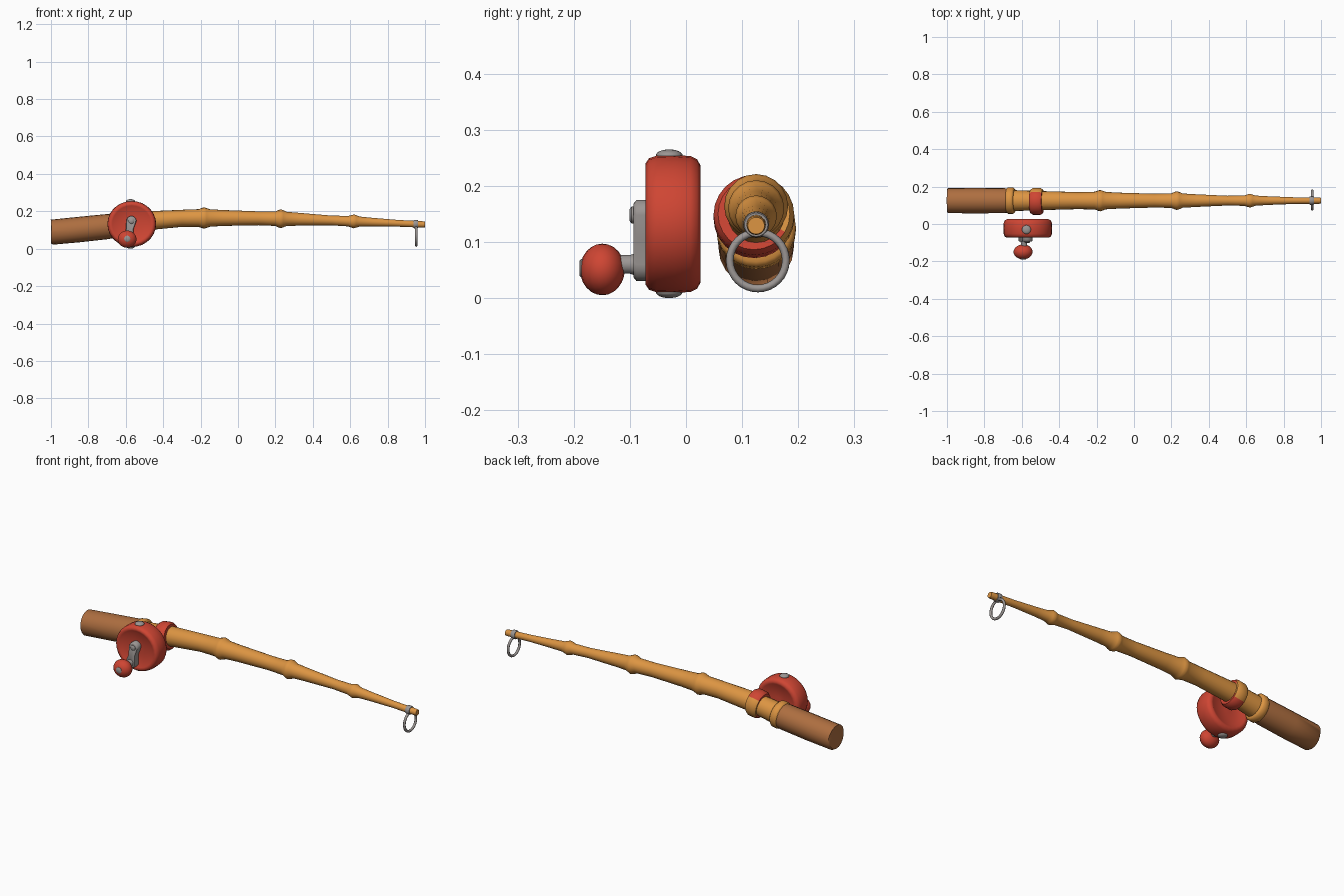
import bpy, bmesh, math
from mathutils import Vector, Matrix

if "Cube" in bpy.data.objects:
    bpy.data.objects.remove(bpy.data.objects["Cube"], do_unlink=True)


def material(name, rgb):
    m = bpy.data.materials.new(name)
    m.use_nodes = True
    m.diffuse_color = (*rgb, 1)
    m.node_tree.nodes["Principled BSDF"].inputs["Base Color"].default_value = (*rgb, 1)
    return m


BROWN = material("brown grip", (0.42, 0.156, 0.051))
CANE = material("golden cane", (0.72, 0.30, 0.055))
RED = material("red paint", (0.62, 0.06, 0.033))
GREY = material("grey metal", (0.33, 0.305, 0.295))
ROD_Y = 0.125
REEL = Vector((-0.568, 0, 0.132))


def finish(name, bm, *mats):
    bmesh.ops.recalc_face_normals(bm, faces=bm.faces)
    me = bpy.data.meshes.new(name)
    bm.to_mesh(me)
    bm.free()
    ob = bpy.data.objects.new(name, me)
    bpy.context.collection.objects.link(ob)
    for m in mats:
        me.materials.append(m)
    bpy.ops.object.select_all(action='DESELECT')
    ob.select_set(True)
    bpy.context.view_layer.objects.active = ob
    bpy.ops.object.shade_smooth_by_angle(angle=math.radians(50))
    return ob


def skin(bm, loops, closed=False):
    """Bridge a row of vertex loops; cap the ends unless closed."""
    pairs = list(zip(loops, loops[1:]))
    if closed:
        pairs.append((loops[-1], loops[0]))
    for a, b in pairs:
        for i in range(len(a)):
            j = (i + 1) % len(a)
            bm.faces.new((a[i], a[j], b[j], b[i]))
    if not closed:
        bm.faces.new(loops[0])
        bm.faces.new(loops[-1])


# Gently arched centre line shared by the grip, cane and collars
ARCH = [(-1.3, 0.06), (-1, 0.088), (-0.7, 0.118), (-0.44, 0.155), (-0.18, 0.164),
        (0.23, 0.160), (0.62, 0.146), (1, 0.129), (1.3, 0.115)]


def arch_z(x):
    k = 1
    while k < len(ARCH) - 3 and x > ARCH[k + 1][0]:
        k += 1
    (xa, za), (xb, zb), (xc, zc), (xd, zd) = ARCH[k - 1:k + 3]
    h = xc - xb
    t = (x - xb) / h
    mb, mc = (zc - za) / (xc - xa) * h, (zd - zb) / (xd - xb) * h
    return ((2*t**3 - 3*t*t + 1) * zb + (t**3 - 2*t*t + t) * mb
            + (3*t*t - 2*t**3) * zc + (t**3 - t*t) * mc)


def rod_part(name, stations, *mats, sides=20, closed=False, shift=0):
    """Round section following the arch; stations are (x, radius)."""
    bm = bmesh.new()
    loops = []
    for x, r in stations:
        slope = 0 if x in (-1, 1) else arch_z(x + 0.01) - arch_z(x - 0.01)
        up = Vector((-slope, 0, 0.02)).normalized()
        c = Vector((x, ROD_Y + shift, arch_z(x)))
        loops.append([bm.verts.new(c + r * (Vector((0, 1, 0)) * math.cos(a) + up * math.sin(a)))
                      for a in (math.tau * i / sides for i in range(sides))])
    skin(bm, loops, closed)
    return finish(name, bm, *mats)


def lathe_y(name, profile, centre, mat, sides=28, stretch=1):
    """Turned part about the y axis; profile is (radius, y)."""
    bm = bmesh.new()
    loops = [[bm.verts.new((centre[0] + r * stretch * math.cos(math.tau * i / sides), y,
                            centre[2] + r * math.sin(math.tau * i / sides)))
              for i in range(sides)] for r, y in profile]
    skin(bm, loops)
    return finish(name, bm, mat)


def ellipsoid(name, centre, radii, mat):
    bm = bmesh.new()
    bmesh.ops.create_uvsphere(bm, u_segments=18, v_segments=12, radius=1,
                              matrix=Matrix.Translation(centre) @ Matrix.Diagonal((*radii, 1)))
    return finish(name, bm, mat)


# Grip
rod_part("grip", [(-1, 0.060), (-0.995, 0.067), (-0.85, 0.068), (-0.7, 0.067), (-0.66, 0.064)], BROWN)

# Cane with swollen joints
cane = [(-0.67, 0.057), (-0.5, 0.051)]
for x, r, ring in ((-0.18, 0.0455, 0.057), (0.23, 0.037, 0.050), (0.62, 0.026, 0.037)):
    cane += [(x - 0.12, r), (x - 0.03, r + 0.002), (x - 0.012, ring - 0.003), (x, ring),
             (x + 0.012, ring - 0.004), (x + 0.03, r + 0.001), (x + 0.1, r - 0.003)]
cane += [(0.85, 0.018), (0.99, 0.017), (1, 0.015)]
rod_part("cane", cane, CANE)


# Collars
def collar(name, x, half, r, *mats, shift=0):
    return rod_part(name, [(x - half, r - 0.025), (x - half, r - 0.008), (x - half * 0.6, r),
                           (x + half * 0.6, r), (x + half, r - 0.008), (x + half, r - 0.025)],
                    *mats, closed=True, shift=shift, sides=24)


collar("grip_collar", -0.66, 0.022, 0.071, CANE)
band = collar("reel_band", -0.52, 0.032, 0.072, CANE, RED, shift=-0.004)
for p in band.data.polygons:
    p.material_index = int(p.center.y < ROD_Y + 0.045)

# Tip guide: sleeve and hanging ring
rod_part("tip_sleeve", [(0.938, 0.012), (0.938, 0.021), (0.943, 0.023), (0.957, 0.023),
                        (0.962, 0.021), (0.962, 0.012)], GREY, closed=True)
bpy.ops.mesh.primitive_torus_add(major_radius=0.05, minor_radius=0.0068, major_segments=32,
                                 minor_segments=8, location=(0.953, ROD_Y + 0.003, 0.067),
                                 rotation=(0, math.pi / 2, 0))
guide = bpy.context.object
guide.name = "tip_ring"
guide.data.materials.append(GREY)
bpy.ops.object.shade_smooth_by_angle(angle=math.radians(60))

# Reel drum with dished faces
lathe_y("reel_drum", [(0.02, -0.062), (0.085, -0.062), (0.098, -0.070), (0.108, -0.072),
                      (0.117, -0.066), (0.122, -0.052), (0.123, -0.02), (0.121, 0.008),
                      (0.115, 0.020), (0.104, 0.026), (0.094, 0.025), (0.080, 0.016),
                      (0.02, 0.016)], REEL, RED, stretch=1.06)
for name, z in (("reel_top_stud", 0.254), ("reel_bottom_stud", 0.011)):
    ellipsoid(name, (-0.575, -0.03, z), (0.024, 0.024, 0.011), GREY)

# Crank arm: waisted outline, extruded
top, low = Vector((-0.570, -0.076, 0.148)), Vector((-0.588, -0.076, 0.060))
outline = []
for c, r, start in ((top, 0.027, 0), (low, 0.030, math.pi)):
    outline += [c + Vector((r * math.cos(start + math.pi * i / 8), 0,
                            r * math.sin(start + math.pi * i / 8))) for i in range(9)]
    side = -1 if c == top else 1
    outline.append((top + low) / 2 + Vector((side * 0.020, 0, 0)))
bm = bmesh.new()
skin(bm, [[bm.verts.new(((top + low) / 2).lerp(p, s) + Vector((0, dy, 0))) for p in outline]
          for s, dy in ((1, 0.014), (1, -0.012), (0.9, -0.018))])
finish("crank_arm", bm, GREY)

# Crank bolt, spindle, knob and its end cap
lathe_y("crank_bolt", [(0.015, -0.08), (0.015, -0.097), (0.010, -0.101)], top, GREY, sides=12)
lathe_y("knob_spindle", [(0.022, -0.085), (0.017, -0.1), (0.017, -0.125)], low, GREY, sides=14)
ellipsoid("crank_knob", (-0.593, -0.149, 0.051), (0.051, 0.040, 0.046), RED)
lathe_y("knob_cap", [(0.017, -0.18), (0.017, -0.187), (0.013, -0.190)], (-0.592, 0, 0.053), GREY, sides=14)
